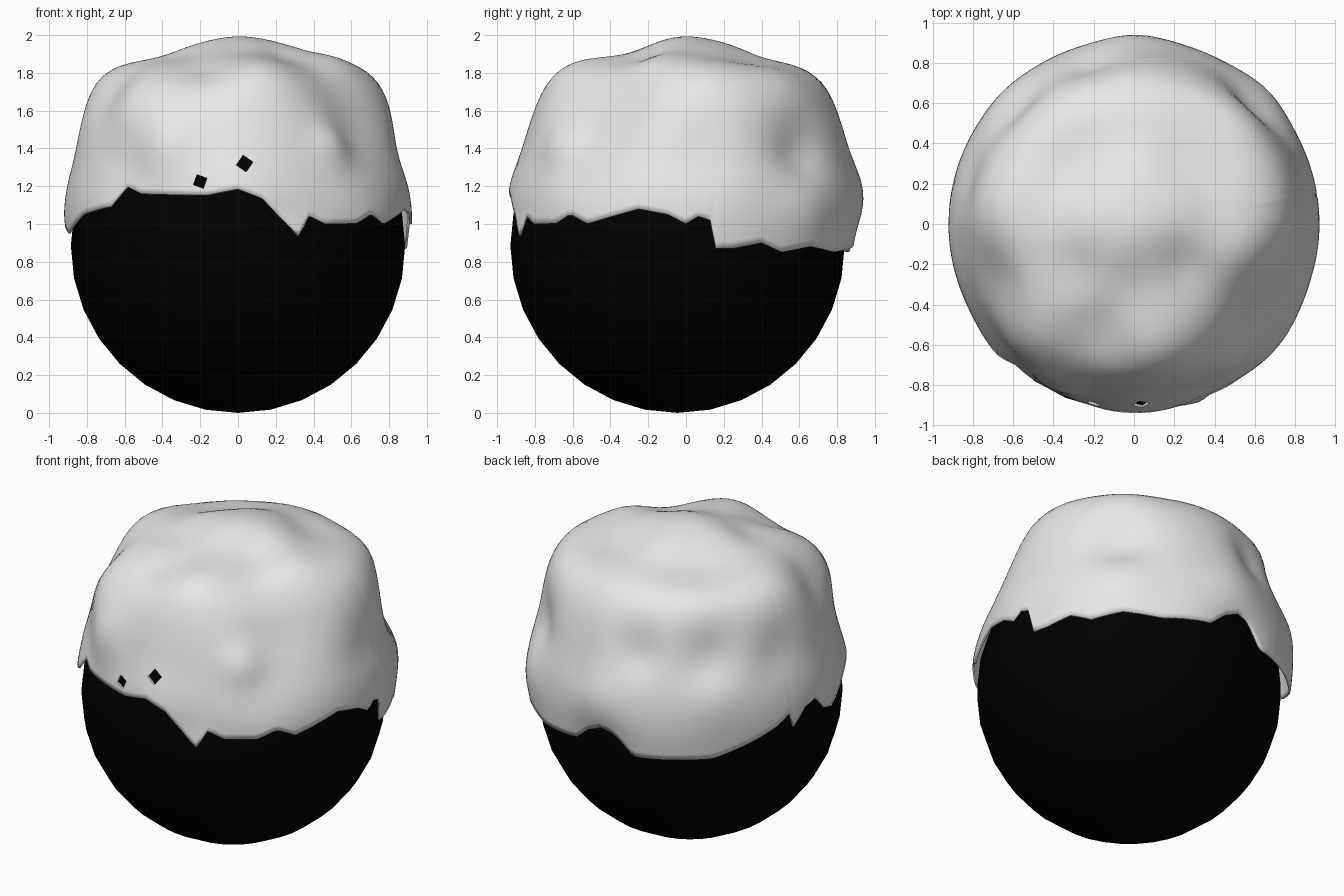
import bpy
import bmesh
import math
from mathutils import Vector

if "Cube" in bpy.data.objects:
    bpy.data.objects.remove(bpy.data.objects["Cube"], do_unlink=True)


def make_material(name, value):
    mat = bpy.data.materials.new(name)
    mat.use_nodes = True
    colour = (value, value, value, 1)
    mat.diffuse_color = colour
    mat.node_tree.nodes["Principled BSDF"].inputs["Base Color"].default_value = colour
    return mat


black = make_material("black", 0.0)
white = make_material("soft white", 0.8)

BALL_CENTRE = Vector((0, -0.045, 0.885))
BALL_RADIUS = 0.885
CAP_CENTRE = Vector((0, 0, 0.9))
CLEARANCE = 0.015


def interpolate(points, value):
    """Piecewise linear lookup in a list of (position, result) pairs."""
    if value <= points[0][0]:
        return points[0][1]
    for (a, low), (b, high) in zip(points, points[1:]):
        if value <= b:
            return low + (high - low) * (value - a) / (b - a)
    return points[-1][1]


def direction(azimuth, elevation):
    az, el = math.radians(azimuth), math.radians(elevation)
    return Vector((math.cos(el) * math.cos(az), math.cos(el) * math.sin(az), math.sin(el)))


# Cap radius by elevation: loose skirt, steep wall, rounded shoulder, crown
PROFILE = [(-10, .9), (0, .91), (12, .94), (20, .955), (28, .975), (38, 1.04),
           (46, 1.1), (52, 1.125), (58, 1.11), (67, 1.07), (76, 1.09), (90, 1.1)]

# Ragged hem height by azimuth
HEM = [(-168, .95), (-153, 1.05), (-136, 1.09), (-130, 1.2), (-124, 1.16), (-100, 1.15),
       (-90, 1.18), (-82, 1.13), (-74, 1), (-69, .92), (-67, 1.05), (-60, 1), (-48, 1),
       (-41, 1.05), (-34, 1), (-16, 1.08), (-6, 1.05), (0, 1), (4, 1.04), (8, 1.02),
       (10, .87), (16, .87), (26, .9), (34, .85), (46, .88), (60, .85), (80, .88),
       (86, .96), (92, 1), (97, .98), (101, .92), (105, .85), (135, .86), (150, .94),
       (160, 1), (166, 1.06), (168, .96), (174, 1.06), (180, 1.08), (186, .98), (192, .95)]

# Lumps and hollows: azimuth, elevation, width, height
LUMPS = [(-36, 45, 15, -.1),    # flattened front shoulder
         (-42, 6, 12, .02),
         (-53, 32, 6, .04),
         (-80, 57, 9, .03),     # front ridge
         (-108, 57, 8, -.05),
         (-90, 17, 12, .03),
         (-117, 31, 8, .06),    # front lobe
         (-132, 41, 8, .04),
         (-158, 48, 9, -.05),
         (-134, 5, 10, .03),
         (-90, 75, 7, -.03),    # dips below the crown
         (-40, 73, 7, -.04),
         (-140, 72, 7, -.03),
         (-16, 62, 8, .04),
         (14, 47, 13, .03),     # side shoulders
         (170, 48, 12, .03),
         (5, 31, 9, -.02),
         (45, 31, 9, -.06),     # hollow below the right back shoulder
         (45, 46, 9, .03),
         (45, 11, 9, .02),
         (48, 66, 10, -.03),
         (90, 17, 10, .03),     # back bulge
         (92, -2, 9, -.04),
         (106, 36, 7, -.05),    # hollow below the left back shoulder
         (135, 36, 9, -.06),
         (164, 34, 8, -.03),
         (132, 48, 8, .02),
         (135, 22, 9, .02),
         (135, 67, 12, -.045)]
LUMPS = [(direction(az, el), math.radians(w), h) for az, el, w, h in LUMPS]


def cap_point(azimuth, elevation):
    ray = direction(azimuth, elevation)
    window = (-4, -2, 0, 2, 4)
    radius = sum(interpolate(PROFILE, min(90, elevation + d)) for d in window) / len(window)
    for axis, width, height in LUMPS:
        radius += height * math.exp(-(ray.angle(axis, 0) / width) ** 2 / 1.4)
    # Keep the cloth just outside the ball
    offset = CAP_CENTRE - BALL_CENTRE
    along = ray.dot(offset)
    limit = (BALL_RADIUS + CLEARANCE) ** 2 - offset.length_squared
    touch = -along + math.sqrt(along * along + limit)
    return CAP_CENTRE + ray * max(radius, touch)


def finish(bm, name, mat):
    mesh = bpy.data.meshes.new(name)
    bm.to_mesh(mesh)
    bm.free()
    mesh.materials.append(mat)
    obj = bpy.data.objects.new(name, mesh)
    bpy.context.collection.objects.link(obj)
    return obj


def smooth(obj, angle):
    bpy.ops.object.select_all(action="DESELECT")
    obj.select_set(True)
    bpy.context.view_layer.objects.active = obj
    bpy.ops.object.shade_smooth_by_angle(angle=math.radians(angle))


# Ball
bm = bmesh.new()
bmesh.ops.create_uvsphere(bm, u_segments=32, v_segments=16, radius=BALL_RADIUS)
bmesh.ops.translate(bm, verts=bm.verts, vec=BALL_CENTRE)
smooth(finish(bm, "ball", black), 40)

# Cap: rows of points from the ragged hem up to a single crown point
COLUMNS, ROWS = 180, 40
bm = bmesh.new()
columns = []
for i in range(COLUMNS):
    azimuth = -168 + 360 * i / COLUMNS
    hem = math.degrees(math.atan2(interpolate(HEM, azimuth) - CAP_CENTRE.z, 0.92))
    columns.append([bm.verts.new(cap_point(azimuth, hem + (90 - hem) * j / ROWS))
                    for j in range(ROWS)])
crown = bm.verts.new(cap_point(0, 90))
for i, left in enumerate(columns):
    right = columns[(i + 1) % COLUMNS]
    for j in range(ROWS - 1):
        bm.faces.new((left[j], right[j], right[j + 1], left[j + 1]))
    bm.faces.new((left[-1], right[-1], crown))
cap = finish(bm, "cap", white)
smooth(cap, 50)
shell = cap.modifiers.new("cloth thickness", "SOLIDIFY")
shell.thickness = 0.012
shell.offset = -1

# Two small diamond holes torn through the front of the cap
bm = bmesh.new()
for x, z, size, turn in ((-.2, 1.225, .04, 25), (.035, 1.32, .045, 10)):
    made = bmesh.ops.create_cone(bm, cap_ends=True, segments=4, radius1=size,
                                 radius2=size, depth=0.3)["verts"]
    bmesh.ops.rotate(bm, verts=made, matrix=Vector((0, 0, 1)).rotation_difference(
        Vector((0, -1, 0))).to_matrix())
    spin = Vector((1, 0, 0)).rotation_difference(direction(0, turn)).to_matrix()
    bmesh.ops.rotate(bm, verts=made, matrix=spin)
    bmesh.ops.translate(bm, verts=made, vec=(x, -0.92, z))
cutter = finish(bm, "hole_cutter", white)
cutter.hide_render = True
holes = cap.modifiers.new("holes", "BOOLEAN")
holes.object = cutter
holes.operation = "DIFFERENCE"
holes.solver = "EXACT"
bpy.context.view_layer.objects.active = cap
for name in [m.name for m in cap.modifiers]:
    bpy.ops.object.modifier_apply(modifier=name)
bpy.data.objects.remove(cutter, do_unlink=True)
